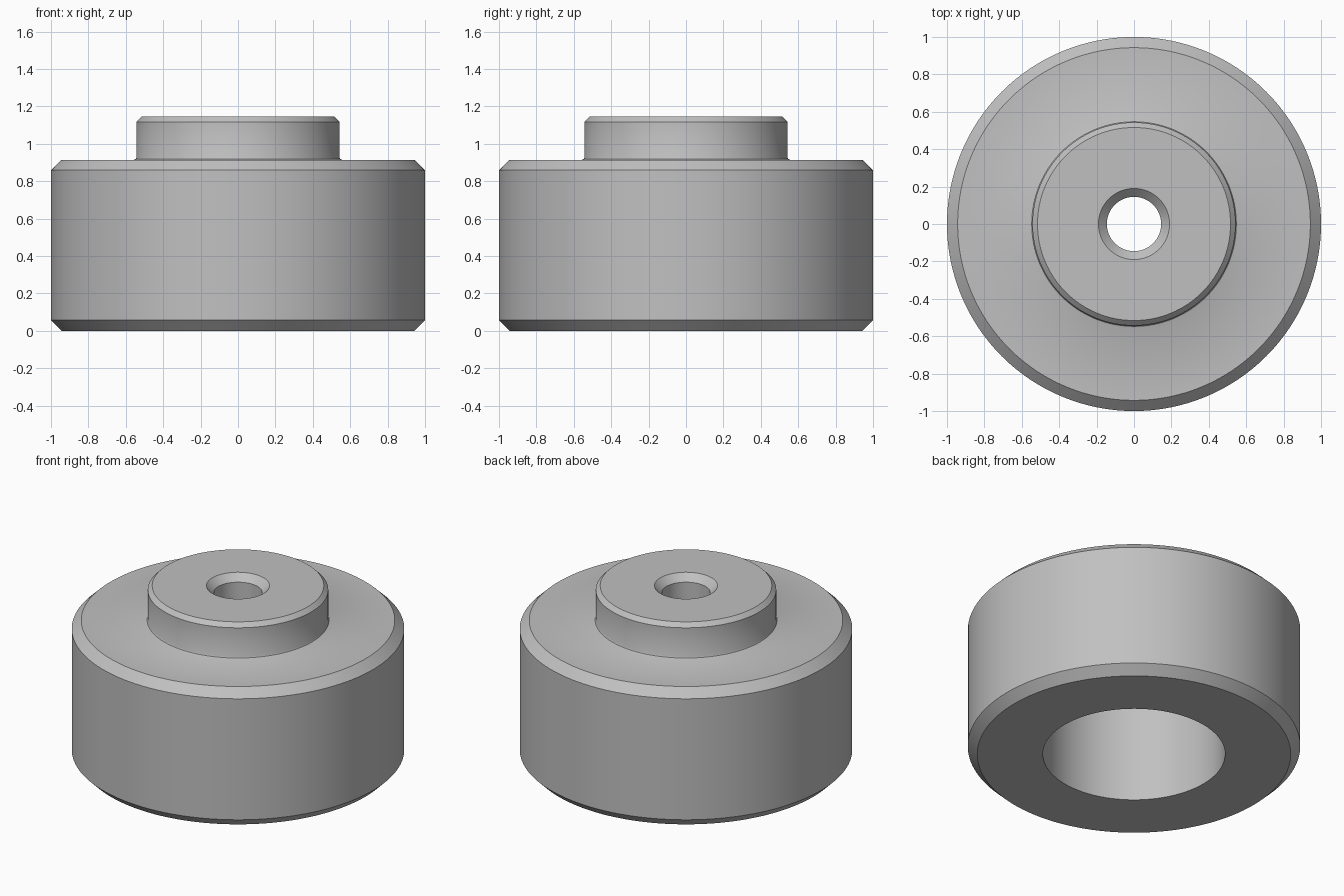
import bpy, bmesh, math

if "Cube" in bpy.data.objects:
    bpy.data.objects.remove(bpy.data.objects["Cube"])

SEGMENTS = 128

# Closed cross-section (radius, height), swept around the z axis
PROFILE = [
    (0.548, 0.0), (0.943, 0.0), (1.0, 0.057),        # underside and lower chamfer
    (1.0, 0.86), (0.943, 0.915),                      # outer wall and upper chamfer
    (0.555, 0.915), (0.547, 0.919), (0.543, 0.927),   # small fillet under the boss
    (0.543, 1.118), (0.516, 1.145),                   # boss wall and chamfer
    (0.19, 1.145), (0.145, 1.10),                     # countersink
    (0.145, 0.70), (0.548, 0.70),                     # through hole and bore ceiling
]


def lathe(name, profile, material):
    bm = bmesh.new()
    rings = []
    for i in range(SEGMENTS):
        a = 2 * math.pi * i / SEGMENTS
        rings.append([bm.verts.new((r * math.cos(a), r * math.sin(a), z)) for r, z in profile])
    n = len(profile)
    for i in range(SEGMENTS):
        p, q = rings[i], rings[(i + 1) % SEGMENTS]
        for j in range(n):
            k = (j + 1) % n
            bm.faces.new((p[j], q[j], q[k], p[k]))
    bmesh.ops.recalc_face_normals(bm, faces=bm.faces)
    mesh = bpy.data.meshes.new(name)
    bm.to_mesh(mesh)
    bm.free()
    mesh.materials.append(material)
    obj = bpy.data.objects.new(name, mesh)
    bpy.context.collection.objects.link(obj)
    bpy.context.view_layer.objects.active = obj
    obj.select_set(True)
    bpy.ops.object.shade_smooth_by_angle(angle=math.radians(30))
    return obj


grey = bpy.data.materials.new("plain grey")
grey.diffuse_color = (0.53, 0.53, 0.53, 1)
grey.use_nodes = True
grey.node_tree.nodes["Principled BSDF"].inputs["Base Color"].default_value = grey.diffuse_color

# Bushing body with boss, countersunk hole and wide bore below
lathe("bushing", PROFILE, grey)
